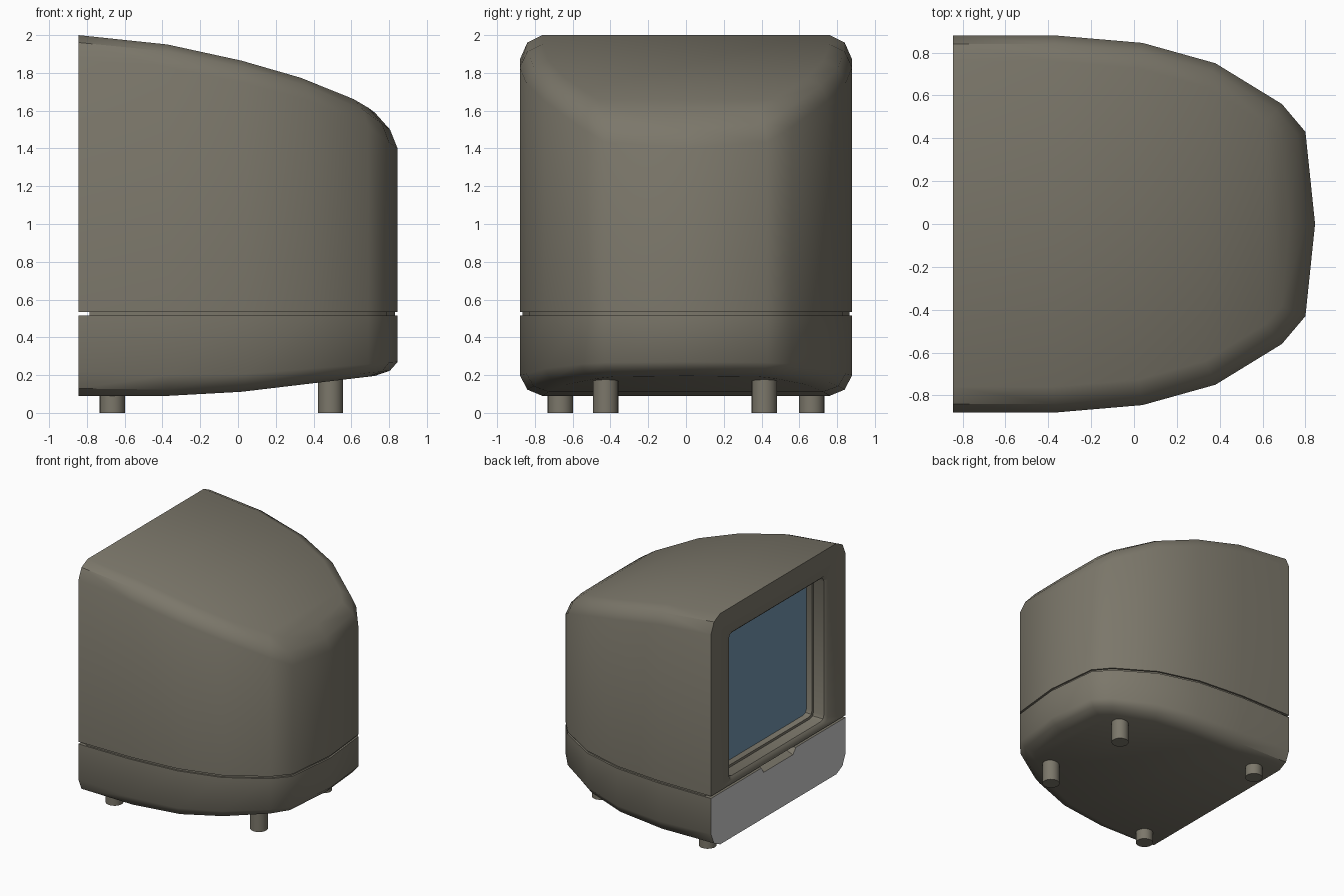
import bpy, bmesh
from mathutils import Vector

if "Cube" in bpy.data.objects:
    bpy.data.objects.remove(bpy.data.objects["Cube"])


def material(name, rgb):
    m = bpy.data.materials.new(name)
    m.diffuse_color = (*rgb, 1)
    m.use_nodes = True
    m.node_tree.nodes["Principled BSDF"].inputs["Base Color"].default_value = m.diffuse_color
    return m


OLIVE = material("olive_plastic", (0.20, 0.185, 0.145))
GREY = material("grey_panel", (0.8, 0.8, 0.8))
GLASS = material("blue_glass", (0.17, 0.30, 0.42))

# Plan outline (x, y) and side profiles (x, z) of the casing
HALF = [(-.845, .88), (-.37, .88), (.04, .845), (.38, .75), (.69, .56), (.80, .43), (.845, 0)]
PLAN = [Vector(p) for p in HALF] + [Vector((x, -y)) for x, y in HALF[-2::-1]]
TOP = [(-.845, 2.0), (-.37, 1.95), (.04, 1.86), (.38, 1.76), (.65, 1.645), (.845, 1.50)]
BOTTOM = [(-.845, .09), (-.37, .09), (.04, .113), (.38, .155), (.845, .21)]


def sample(profile, x):
    for (x0, z0), (x1, z1) in zip(profile, profile[1:]):
        if x <= x1:
            break
    return z0 + (z1 - z0) * (x - x0) / (x1 - x0)


def inset(d):
    """Outline moved inward by d, keeping the flat screen end in place."""
    out = []
    for i, p in enumerate(PLAN):
        a = (p - PLAN[i - 1]).normalized() if i else Vector((1, 0))
        b = (PLAN[i + 1] - p).normalized() if i < len(PLAN) - 1 else Vector((-1, 0))
        t = (a + b).normalized()
        out.append(p + Vector((t.y, -t.x)) * d)
    return out


def flat_ring(z, d=0):
    return [(p.x, p.y, z) for p in inset(d)]


def edge_ring(profile, d, drop, sign):
    """Ring following a side profile, with the edge rounding tightening to the back."""
    ring = []
    for p in inset(d):
        k = (p.x + .845) / 1.69
        size = .13 - k * (.03 if sign < 0 else .07)
        ring.append((p.x, p.y, sample(profile, p.x) + sign * size * drop))
    return ring


def make(name, bm, mat):
    bmesh.ops.recalc_face_normals(bm, faces=bm.faces)
    mesh = bpy.data.meshes.new(name)
    bm.to_mesh(mesh)
    bm.free()
    mesh.materials.append(mat)
    ob = bpy.data.objects.new(name, mesh)
    bpy.context.collection.objects.link(ob)
    return ob


def shell(name, rings):
    bm = bmesh.new()
    vs = [[bm.verts.new(p) for p in r] for r in rings]
    n = len(vs[0])
    for a, b in zip(vs, vs[1:]):
        for i in range(n - 1):
            bm.faces.new((a[i], a[i + 1], b[i + 1], b[i]))
    for r in (vs[0], vs[-1]):
        for i in range(n // 2):
            quad = [r[i], r[i + 1], r[n - 2 - i], r[n - 1 - i]]
            bm.faces.new(list(dict.fromkeys(quad)))
    bm.faces.new([r[0] for r in vs] + [r[-1] for r in reversed(vs)])
    return make(name, bm, OLIVE)


def loft(name, rings, mat):
    bm = bmesh.new()
    vs = [[bm.verts.new(p) for p in r] for r in rings]
    n = len(vs[0])
    for a, b in zip(vs, vs[1:]):
        for i in range(n):
            bm.faces.new((a[i], a[(i + 1) % n], b[(i + 1) % n], b[i]))
    bm.faces.new(vs[0])
    bm.faces.new(vs[-1])
    return make(name, bm, mat)


def window(x, hy, hz, c=.04, zc=1.178):
    """Corner-cut rectangle in the screen plane."""
    q = [(hy, hz - c), (hy - c * .3, hz - c * .3), (hy - c, hz)]
    q += [(-y, z) for y, z in reversed(q)]
    q += [(y, -z) for y, z in reversed(q)]
    return [(x, y, zc + z) for y, z in q]


def cut(ob, cutter):
    cutter.hide_render = True
    mod = ob.modifiers.new("cut", 'BOOLEAN')
    mod.operation = 'DIFFERENCE'
    mod.solver = 'EXACT'
    mod.object = cutter
    bpy.context.view_layer.objects.active = ob
    bpy.ops.object.modifier_apply(modifier=mod.name)
    bpy.data.objects.remove(cutter)


def smooth(ob):
    bpy.ops.object.select_all(action='DESELECT')
    ob.select_set(True)
    bpy.context.view_layer.objects.active = ob
    bpy.ops.object.shade_smooth_by_angle(angle=.7)


# Upper casing with a stepped screen opening
upper = shell("upper_casing", [flat_ring(.533)] +
              [edge_ring(TOP, d, k, -1) for d, k in ((0, 1), (.04, .3), (.12, 0))])
cut(upper, loft("opening_cutter", [
    window(-.865, .665, .632), window(-.825, .625, .592), window(-.73, .625, .592),
    window(-.73, .605, .572), window(-.67, .595, .562)], OLIVE))
smooth(upper)

# Lower casing with a grey front panel and a finger notch
lower = shell("lower_casing", [flat_ring(.515)] +
              [edge_ring(BOTTOM, d, k, 1) for d, k in ((0, 1), (.04, .3), (.12, 0))])
lower.data.materials.append(GREY)
for f in lower.data.polygons:
    if f.normal.x < -.99:
        f.material_index = 1
cut(lower, loft("notch_cutter", [
    [(x, .25, .55), (x, .19, z), (x, -.19, z), (x, -.25, .55)]
    for x, z in ((-.88, .455), (-.79, .49))], OLIVE))
smooth(lower)

# Recessed core that shows as the seam
core_rings = [flat_ring(z, .015) for z in (.505, .543)]
for r in core_rings:
    for i in (0, -1):
        r[i] = (-.785, r[i][1], r[i][2])
smooth(shell("seam_core", core_rings))

# Screen glass
loft("screen", [window(-.685, .61, .577), window(-.66, .61, .577)], GLASS)

# Four feet
for name, x, y, h in (("front_foot_left", -.665, .665, .13), ("front_foot_right", -.665, -.665, .13),
                      ("rear_foot_left", .49, .415, .21), ("rear_foot_right", .49, -.425, .21)):
    bpy.ops.mesh.primitive_cylinder_add(vertices=24, radius=.067, depth=h, location=(x, y, h / 2))
    foot = bpy.context.object
    foot.name = name
    foot.data.materials.append(OLIVE)
    smooth(foot)
